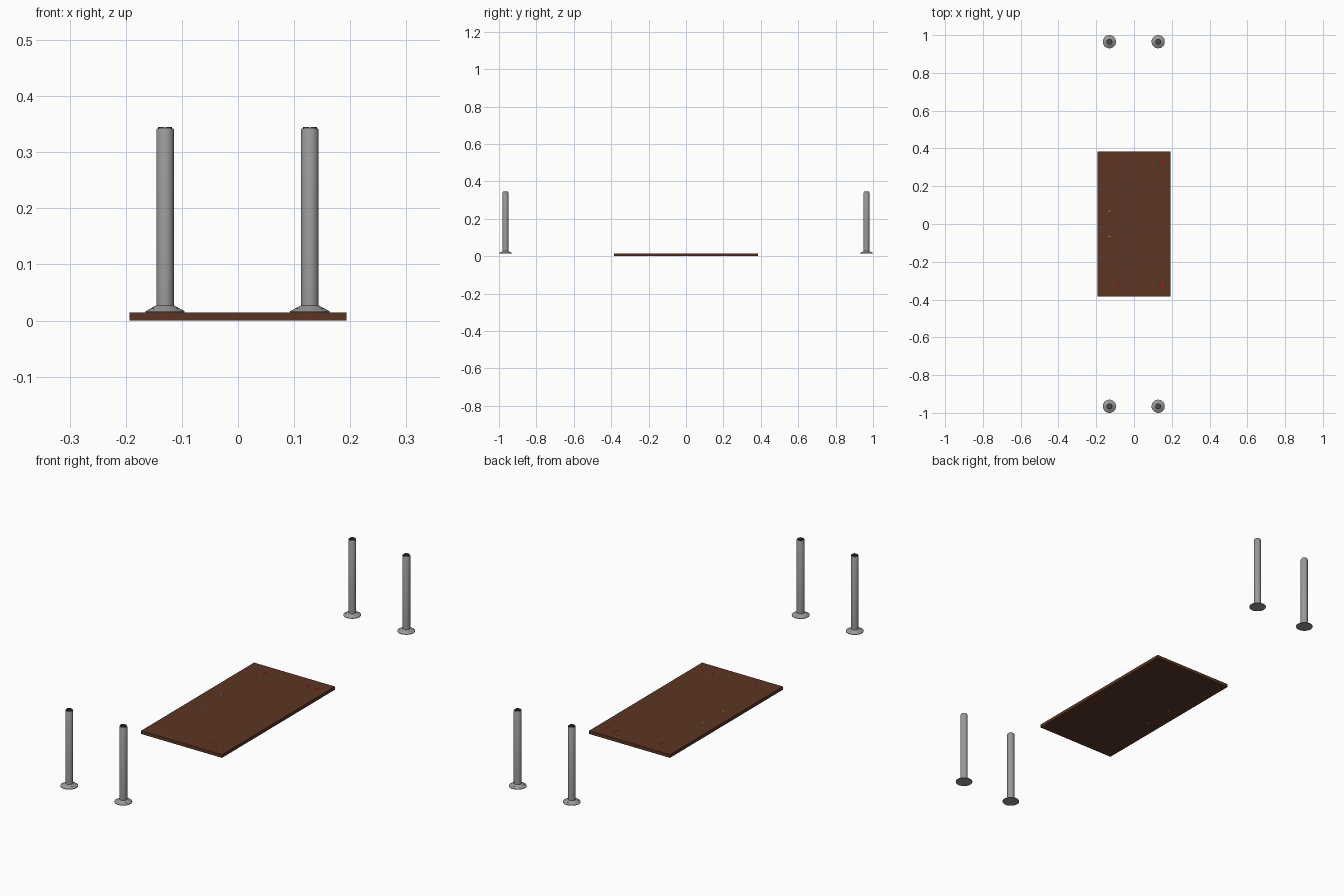
import bpy, bmesh
from math import pi, cos, sin
from mathutils import Matrix, Vector

cube = bpy.data.objects.get("Cube")
if cube:
    bpy.data.objects.remove(cube, do_unlink=True)


def material(name, rgb):
    m = bpy.data.materials.new(name)
    m.use_nodes = True
    m.diffuse_color = (*rgb, 1)
    m.node_tree.nodes["Principled BSDF"].inputs["Base Color"].default_value = (*rgb, 1)
    return m


brown = material("brown wood", (0.107, 0.036, 0.018))
steel = material("grey steel", (0.32, 0.32, 0.32))
dark = material("dark steel", (0.07, 0.07, 0.07))
red = material("red mark", (0.7, 0.01, 0.01))


def finish(bm, name, mat, smooth=False):
    bmesh.ops.recalc_face_normals(bm, faces=bm.faces)
    mesh = bpy.data.meshes.new(name)
    bm.to_mesh(mesh)
    bm.free()
    obj = bpy.data.objects.new(name, mesh)
    bpy.context.collection.objects.link(obj)
    mesh.materials.append(mat)
    if smooth:
        bpy.ops.object.select_all(action='DESELECT')
        obj.select_set(True)
        bpy.context.view_layer.objects.active = obj
        bpy.ops.object.shade_smooth_by_angle(angle=pi / 6)
    return obj


def box(name, center, size, mat):
    bm = bmesh.new()
    bmesh.ops.create_cube(bm, size=1, matrix=Matrix.Translation(center) @ Matrix.Diagonal((*size, 1)))
    return finish(bm, name, mat)


def lathe(name, profile, x, y, mat, steps=32):
    # Turn a list of (radius, height) points around a vertical axis
    bm = bmesh.new()
    verts = [bm.verts.new((r, 0, z)) for r, z in profile]
    edges = [bm.edges.new(pair) for pair in zip(verts, verts[1:])]
    bmesh.ops.spin(bm, geom=verts + edges, cent=(0, 0, 0), axis=(0, 0, 1),
                   angle=2 * pi, steps=steps)
    bmesh.ops.remove_doubles(bm, verts=bm.verts, dist=0.00005)
    bmesh.ops.translate(bm, verts=bm.verts, vec=(x, y, 0))
    return finish(bm, name, mat, True)


def crown(name, x, y):
    # Four raised teeth around the open end, with crossing slots between
    bm = bmesh.new()
    for q in range(4):
        arc = [q * pi / 2 + 0.12 + i * (pi / 2 - 0.24) / 6 for i in range(7)]
        ring = [(0.0125, a) for a in arc] + [(0.007, a) for a in reversed(arc)]
        face = bm.faces.new([bm.verts.new((x + r * cos(a), y + r * sin(a), 0.341)) for r, a in ring])
        top = bmesh.ops.extrude_face_region(bm, geom=[face])["geom"]
        bmesh.ops.translate(bm, verts=[v for v in top if isinstance(v, bmesh.types.BMVert)],
                            vec=Vector((0, 0, 0.004)))
    finish(bm, name, dark)


# Tabletop board
box("tabletop", (0, 0, 0.007), (0.386, 0.77, 0.014), brown)

# Flanged legs laid out beyond both ends of the board
leg_profile = [(0, 0.0145), (0.035, 0.0145), (0.035, 0.0165), (0.0175, 0.026),
               (0.0155, 0.027), (0.0155, 0.34), (0.0145, 0.342)]
cap_profile = [(0.0145, 0.342), (0.007, 0.342), (0.007, 0.338), (0, 0.338)]
for side, x in (("right", -0.13), ("left", 0.128)):
    for end, y in (("front", -0.965), ("back", 0.965)):
        name = f"{end}_{side}_leg"
        lathe(name, leg_profile, x, y, steel)
        lathe(name + "_end", cap_profile, x, y, dark)
        crown(name + "_teeth", x, y)
        # Screw holes on the sloping flange
        for k in range(3):
            a = k * 2 * pi / 3 - pi / 6
            lathe(f"{name}_hole_{k}", [(0.002, 0.021), (0.002, 0.0222), (0, 0.0222)],
                  x + 0.0255 * cos(a), y + 0.0255 * sin(a), dark, 12)

# Red drilling marks near the board corners
for end, y in (("front", -0.323), ("back", 0.327)):
    for k, x in enumerate((-0.106, 0.104, 0.152)):
        for j, dy in enumerate((-0.007, 0.007)):
            box(f"{end}_mark_{k}_{j}", (x, y + dy, 0.0142), (0.005, 0.007, 0.0008), red)

# Small steel fixings on one side of the board, passing through it
for end, y in (("front", -0.065), ("back", 0.07)):
    box(f"{end}_fixing", (-0.13, y, 0.007), (0.012, 0.005, 0.0148), steel)
